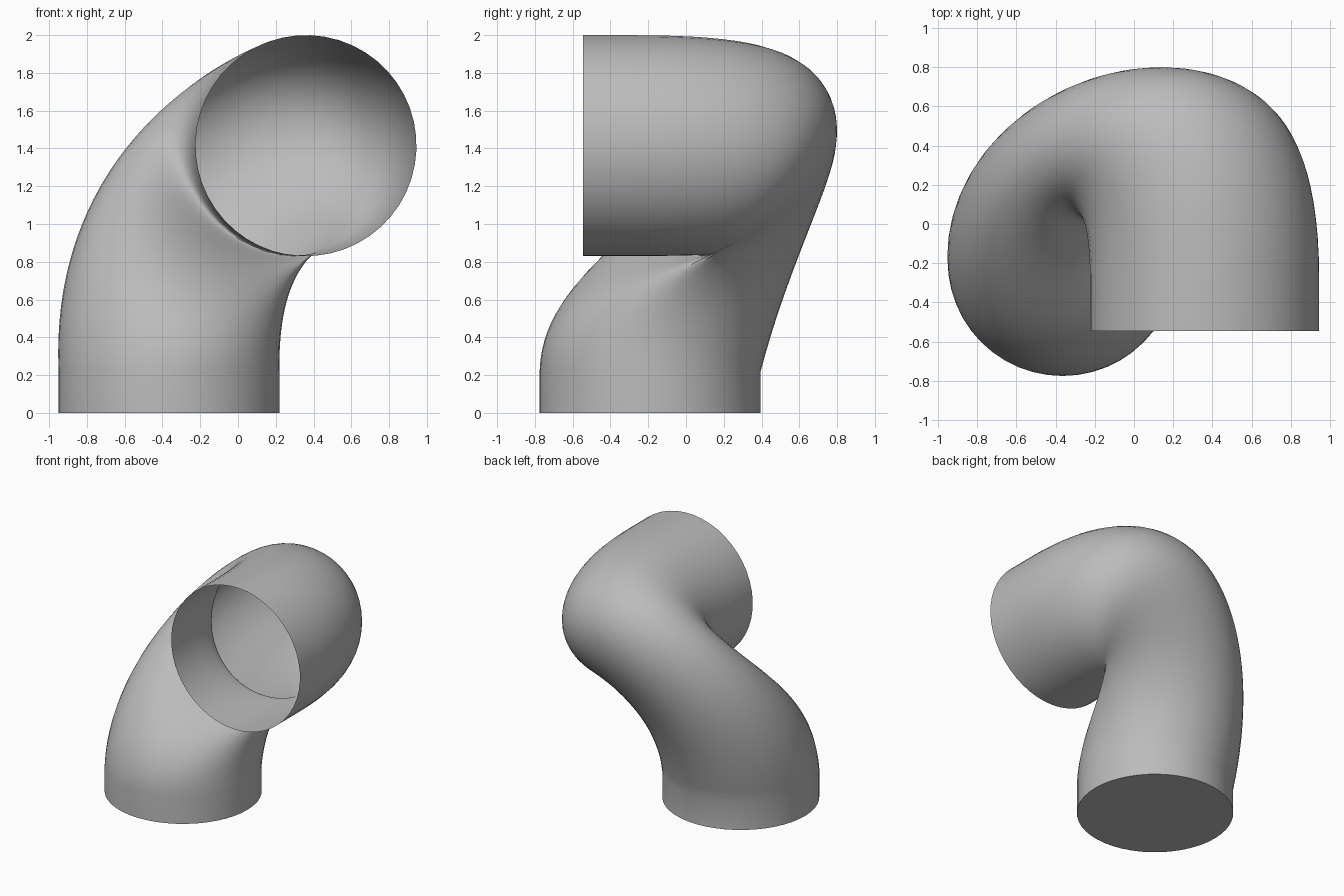
import bpy, bmesh, math
from mathutils import Vector

cube = bpy.data.objects.get("Cube")
if cube:
    bpy.data.objects.remove(cube)

RADIUS = 0.585
SIDES = 48
STEPS = 40
UP, FORWARD = Vector((0, 0, 1)), Vector((0, -1, 0))
FOOT = Vector((-.365, -.19, .22))
MOUTH = Vector((.36, -.28, 1.415))
TURN = math.radians(55)     # twist between the two collars
LEAN = Vector((-.2, 1, 0))  # the bend sets off backwards from the foot


def bend(p, q, pull_p, pull_q, t):
    """Hermite curve from p, leaving along pull_p, to q, arriving along pull_q."""
    blend = t * t * (3 - 2 * t)
    return (p * (1 - blend) + q * blend
            + pull_p * t * (1 - t) ** 2 - pull_q * t * t * (1 - t))


def strand(angle):
    """One lengthwise line of the pipe: straight collar, bend, straight collar."""
    low = FOOT + RADIUS * Vector((math.cos(angle), math.sin(angle), 0))
    m = angle - TURN
    high = MOUTH + RADIUS * Vector((math.cos(m), 0, math.sin(m)))
    # Lines on the outside of the bend travel further
    pull_low = (UP * (3.1 + math.cos(angle - math.radians(131)))
                + LEAN * 0.55 * (1 + math.cos(angle - math.radians(120))))
    pull_high = FORWARD * (3.7 + 1.2 * math.cos(angle - math.radians(100)))
    line = [bend(low, high, pull_low, pull_high, i / STEPS) for i in range(STEPS + 1)]
    return [low - UP * FOOT.z] + line + [high + FORWARD * 0.265]


# Skin neighbouring lines, close the foot and leave the mouth open
bm = bmesh.new()
strands = [[bm.verts.new(p) for p in strand(2 * math.pi * k / SIDES)] for k in range(SIDES)]
for k, left in enumerate(strands):
    right = strands[(k + 1) % SIDES]
    for i in range(len(left) - 1):
        bm.faces.new((left[i], right[i], right[i + 1], left[i + 1]))
bm.faces.new([line[0] for line in reversed(strands)])

mesh = bpy.data.meshes.new("elbow_pipe")
bm.to_mesh(mesh)
bm.free()
pipe = bpy.data.objects.new("elbow_pipe", mesh)
bpy.context.collection.objects.link(pipe)

# Material
grey = bpy.data.materials.new("plain grey")
grey.use_nodes = True
grey.diffuse_color = (0.5, 0.5, 0.5, 1)
grey.node_tree.nodes["Principled BSDF"].inputs["Base Color"].default_value = (0.5, 0.5, 0.5, 1)
mesh.materials.append(grey)

bpy.context.view_layer.objects.active = pipe
pipe.select_set(True)
bpy.ops.object.shade_smooth_by_angle(angle=math.radians(40))
